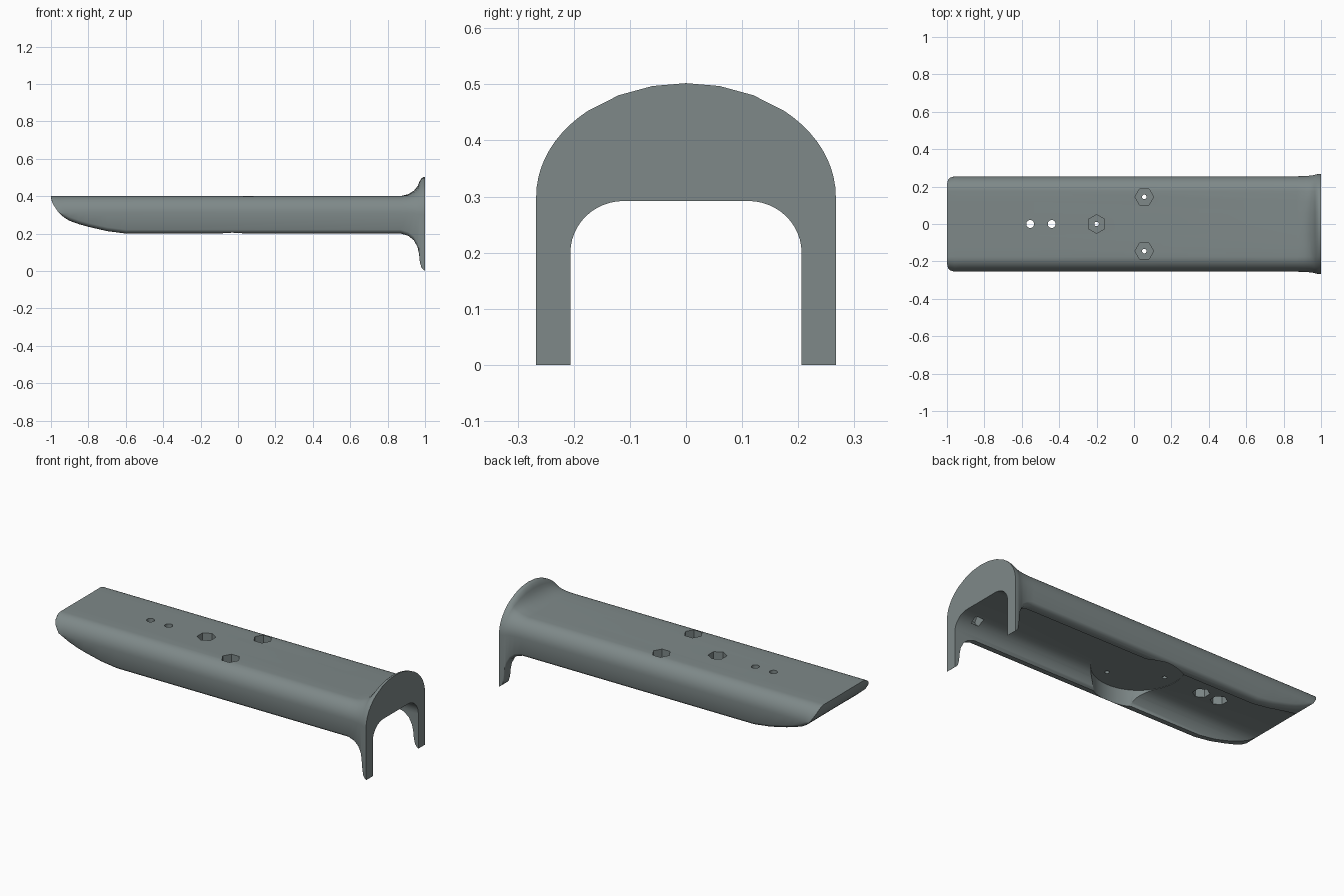
import bpy, bmesh, math
from math import sin, cos, pi, radians
from mathutils import Matrix

if "Cube" in bpy.data.objects:
    bpy.data.objects.remove(bpy.data.objects["Cube"])

grey = bpy.data.materials.new("slate_grey")
grey.use_nodes = True
colour = (0.21, 0.25, 0.25, 1)
grey.diffuse_color = colour
grey.node_tree.nodes["Principled BSDF"].inputs["Base Color"].default_value = colour

ARC = 10
FLAT = [0, 0.06, 0.12, 0.175]


def interp(table, x):
    if x <= table[0][0]:
        return table[0][1]
    for (x0, v0), (x1, v1) in zip(table, table[1:]):
        if x <= x1:
            return v0 + (v1 - v0) * (x - x0) / (x1 - x0)
    return table[-1][1]


def make_object(name, bm):
    bmesh.ops.recalc_face_normals(bm, faces=bm.faces)
    mesh = bpy.data.meshes.new(name)
    bm.to_mesh(mesh)
    bm.free()
    mesh.materials.append(grey)
    obj = bpy.data.objects.new(name, mesh)
    bpy.context.collection.objects.link(obj)
    return obj


def loft(name, sections):
    """Skin closed (x, y, z) sections and cap both ends."""
    bm = bmesh.new()
    rings = [[bm.verts.new(p) for p in s] for s in sections]
    n = len(rings[0])
    for a, b in zip(rings, rings[1:]):
        for i in range(n):
            j = (i + 1) % n
            bm.faces.new((a[i], a[j], b[j], b[i]))
    bm.faces.new(rings[0])
    bm.faces.new(rings[-1])
    return make_object(name, bm)


def prism(name, sides, radius, start, length, axis="Z", turn=0):
    bm = bmesh.new()
    bmesh.ops.create_cone(bm, cap_ends=True, segments=sides, radius1=radius,
                          radius2=radius, depth=length)
    bmesh.ops.translate(bm, verts=bm.verts, vec=(0, 0, length / 2))
    bm.transform(Matrix.Rotation(turn, 4, "Z"))
    if axis == "X":
        bm.transform(Matrix.Rotation(pi / 2, 4, "Y"))
    bm.transform(Matrix.Translation(start))
    return make_object(name, bm)


def mirrored(half, x):
    """Complete a half section that starts on the centre line."""
    return [(x, y, z) for y, z in half] + [(x, -y, z) for y, z in half[:0:-1]]


def body_half(bottom):
    low = math.asin(min(1, max(0, (bottom - 0.31) / 0.09)))
    pts = [(y, 0.4) for y in FLAT]
    for i in range(1, ARC + 1):
        a = pi / 2 + (low - pi / 2) * i / ARC
        pts.append((0.175 + 0.08 * cos(a), 0.31 + 0.09 * sin(a)))
    r = max(0.001, min(0.03, 0.31 - bottom))
    wide = pts[-1][0]
    for i in range(1, 6):
        a = i * pi / 10
        pts.append((wide - r + r * cos(a), bottom + r - r * sin(a)))
    return pts


def flange_half():
    angles = [math.acos(y / 0.267) for y in FLAT]
    angles += [angles[-1] * (1 - i / ARC) for i in range(1, ARC + 1)]
    pts = [(0.267 * cos(a), 0.3 + 0.202 * sin(a)) for a in angles]
    return pts + [(0.267, 0.03), (0.267, 0.02), (0.267, 0.01), (0.267, 0), (0.25, 0)]


# Shell: upswept nose, straight body and flared end flange
nose = [(-1, 0.392), (-0.995, 0.37), (-0.985, 0.35), (-0.96, 0.313), (-0.93, 0.286),
        (-0.9, 0.268), (-0.85, 0.25), (-0.8, 0.236), (-0.7, 0.213), (-0.6, 0.2)]
flare_top = [(0.87, 0), (0.91, 0.1), (0.94, 0.28), (0.96, 0.52), (0.97, 0.75),
             (0.98, 0.93), (0.99, 0.99), (1, 1)]
flare_low = [(0.87, 0), (0.91, 0.06), (0.94, 0.18), (0.96, 0.36), (0.968, 0.55),
             (0.972, 0.75), (0.98, 0.9), (0.99, 0.96), (1, 1)]
stations = sorted({x for x, _ in nose + flare_top + flare_low})
sections = []
for x in stations:
    top, low = interp(flare_top, x), interp(flare_low, x)
    half = []
    for i, (a, b) in enumerate(zip(body_half(interp(nose, x)), flange_half())):
        f = top if i < len(FLAT) + ARC - 1 else low
        half.append((a[0] + (b[0] - a[0]) * top, a[1] + (b[1] - a[1]) * f))
    sections.append(mirrored(half, x))
shell = loft("shell", sections)

# Round-cornered channel along the underside
channel = [(0, 0.292)]
for i in range(13):
    a = pi / 2 * (1 - i / 12)
    channel.append((0.111 + 0.095 * cos(a), 0.2 + 0.092 * sin(a)))
channel.append((0.206, -0.2))
cutters = [loft("channel_cutter", [mirrored(channel, x) for x in (-1.2, 1.2)])]

# Round clearance that thins the walls under the mounting holes
cutters.append(prism("round_recess_cutter", 64, 0.24, (-0.03, 0, 0), 0.294))

# Hex pockets in the top with small through holes
for x, y, turn in ((-0.2, 0, 0), (0.055, 0.145, pi / 2), (0.055, -0.145, pi / 2)):
    cutters.append(prism("hex_pocket_cutter", 6, 0.05, (x, y, 0.35), 0.1, turn=turn))
    cutters.append(prism("small_hole_cutter", 20, 0.012, (x, y, 0.1), 0.4))

# Round through holes with hex pockets underneath
for x in (-0.555, -0.44):
    cutters.append(prism("round_hole_cutter", 32, 0.021, (x, 0, 0.1), 0.4))
    cutters.append(prism("under_hex_cutter", 6, 0.045, (x, 0, 0.2), 0.14))

# Flange screw holes with nut traps behind them
for y in (0.164, -0.164):
    cutters.append(prism("flange_hole_cutter", 32, 0.021, (0.88, y, 0.304), 0.2, "X"))
    cutters.append(prism("nut_trap_cutter", 6, 0.04, (0.87, y, 0.304), 0.05, "X"))

for cutter in cutters:
    mod = shell.modifiers.new(cutter.name, "BOOLEAN")
    mod.operation = "DIFFERENCE"
    mod.solver = "EXACT"
    mod.object = cutter

# Bake the cuts, then drop the cutters
bpy.context.view_layer.update()
graph = bpy.context.evaluated_depsgraph_get()
cut_mesh = bpy.data.meshes.new_from_object(shell.evaluated_get(graph))
shell.modifiers.clear()
shell.data = cut_mesh
for cutter in cutters:
    bpy.data.objects.remove(cutter)
shell.data.materials.clear()
shell.data.materials.append(grey)
for face in shell.data.polygons:
    face.material_index = 0

bpy.ops.object.select_all(action="DESELECT")
shell.select_set(True)
bpy.context.view_layer.objects.active = shell
bpy.ops.object.shade_smooth_by_angle(angle=radians(32))
